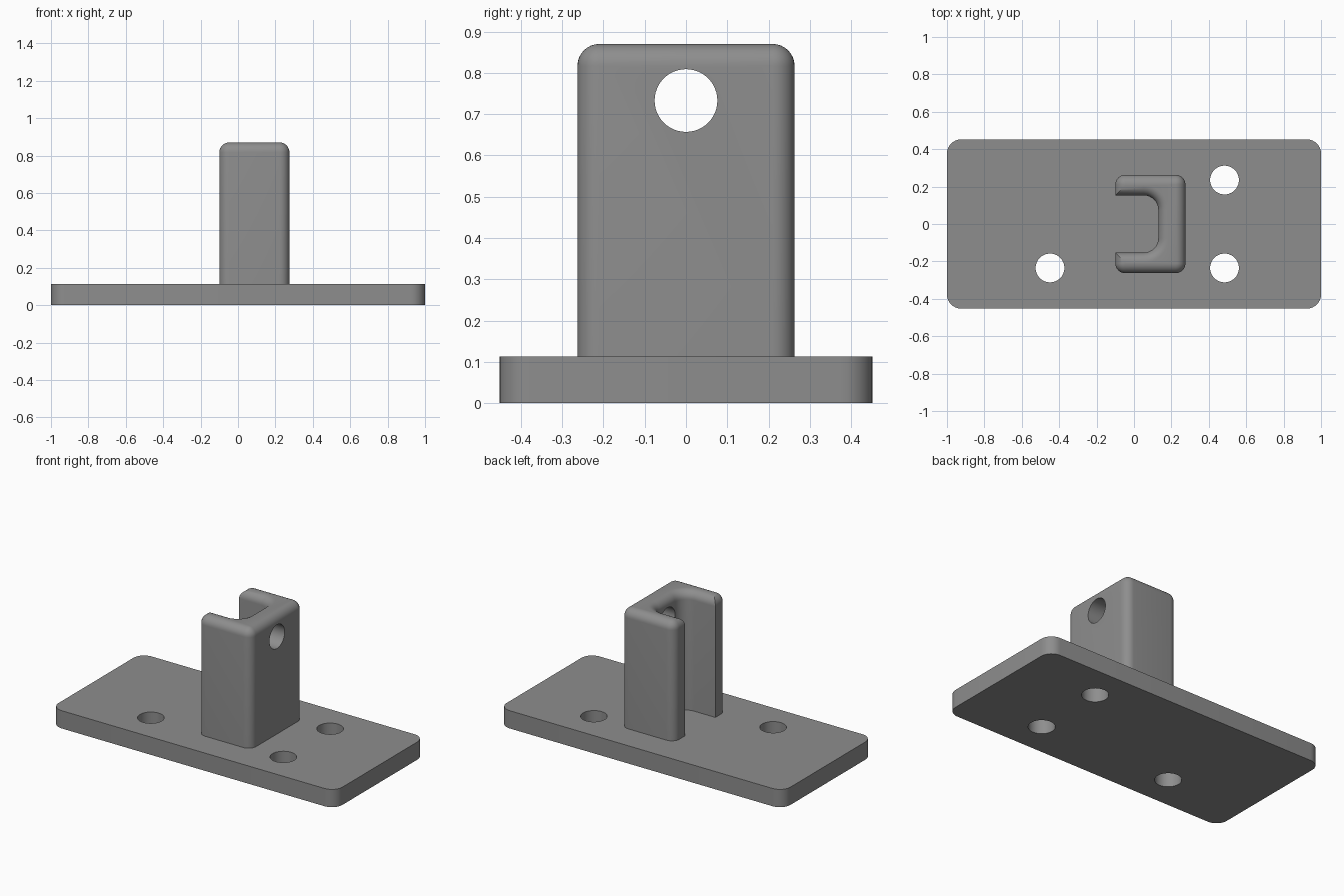
import bpy, bmesh, math
from mathutils import Matrix

if "Cube" in bpy.data.objects:
    bpy.data.objects.remove(bpy.data.objects["Cube"])

PLATE_TOP = 0.113
POST_TOP = 0.87
FILLET = 0.053

grey = bpy.data.materials.new("plain grey")
grey.diffuse_color = (0.27, 0.27, 0.27, 1)
grey.use_nodes = True
grey.node_tree.nodes["Principled BSDF"].inputs["Base Color"].default_value = grey.diffuse_color


def arc(cx, cy, r, start, sweep, n=8):
    """Points of an arc, angles in degrees."""
    angles = [math.radians(start + sweep * i / n) for i in range(n + 1)]
    return [(cx + r * math.cos(a), cy + r * math.sin(a)) for a in angles]


def rounded_rect(x0, x1, y0, y1, r, n=8):
    """Counter-clockwise rounded rectangle, starting at the lower left corner."""
    return (arc(x0 + r, y0 + r, r, 180, 90, n) + arc(x1 - r, y0 + r, r, 270, 90, n)
            + arc(x1 - r, y1 - r, r, 0, 90, n) + arc(x0 + r, y1 - r, r, 90, 90, n))


def channel(d):
    """U-shaped outline of the post, inset by d."""
    left, wall, half = -0.10 + d, 0.13 + d, 0.153 + d
    r = 0.078 + d
    outer = rounded_rect(left, 0.275 - d, -0.263 + d, 0.263 - d, FILLET - d)
    upper = [(left, half)] + arc(wall - r, half - r, r, 90, -90)
    lower = arc(wall - r, r - half, r, 0, -90) + [(left, -half)]
    return outer + upper + lower


def loft(name, layers):
    """Solid through stacked outlines given as (outline, z)."""
    bm = bmesh.new()
    rings = [[bm.verts.new((x, y, z)) for x, y in pts] for pts, z in layers]
    n = len(rings[0])
    for a, b in zip(rings, rings[1:]):
        for i in range(n):
            j = (i + 1) % n
            bm.faces.new((a[i], a[j], b[j], b[i]))
    bm.faces.new(rings[0][::-1])
    bm.faces.new(rings[-1])
    bmesh.ops.remove_doubles(bm, verts=bm.verts, dist=1e-5)
    bmesh.ops.recalc_face_normals(bm, faces=bm.faces)
    mesh = bpy.data.meshes.new(name)
    bm.to_mesh(mesh)
    bm.free()
    mesh.materials.append(grey)
    obj = bpy.data.objects.new(name, mesh)
    bpy.context.collection.objects.link(obj)
    return obj


def drill(obj, centre, radius, depth, axis="Z"):
    """Cut a round hole through obj."""
    bm = bmesh.new()
    turn = Matrix.Rotation(math.pi / 2, 4, "Y") if axis == "X" else Matrix()
    bmesh.ops.create_cone(bm, cap_ends=True, segments=48, radius1=radius, radius2=radius,
                          depth=depth, matrix=Matrix.Translation(centre) @ turn)
    mesh = bpy.data.meshes.new("hole_cutter")
    bm.to_mesh(mesh)
    bm.free()
    mesh.materials.append(grey)
    cutter = bpy.data.objects.new("hole_cutter", mesh)
    cutter.hide_render = True
    bpy.context.collection.objects.link(cutter)
    mod = obj.modifiers.new("hole", "BOOLEAN")
    mod.operation, mod.solver, mod.object = "DIFFERENCE", "EXACT", cutter
    bpy.context.view_layer.objects.active = obj
    bpy.ops.object.modifier_apply(modifier=mod.name)
    bpy.data.objects.remove(cutter)


# Base plate with three screw holes
outline = rounded_rect(-1, 1, -0.452, 0.452, 0.075)
plate = loft("base_plate", [(outline, 0), (outline, PLATE_TOP)])
for x, y in ((0.484, 0.235), (0.484, -0.235), (-0.449, -0.235)):
    drill(plate, (x, y, PLATE_TOP / 2), 0.077, 0.4)

# Channel post, its top edge rounded by shrinking the outline along a quarter circle
layers = [(channel(0), PLATE_TOP)]
for i in range(9):
    a = math.pi / 2 * i / 8
    layers.append((channel(FILLET * (1 - math.cos(a))),
                   POST_TOP - FILLET * (1 - math.sin(a))))
post = loft("channel_post", layers)

# Pin hole through the back wall of the channel
drill(post, (0.2, 0, 0.733), 0.076, 0.4, "X")

# Smooth the rounded edges, keep the others sharp
for obj in (plate, post):
    bpy.ops.object.select_all(action="DESELECT")
    obj.select_set(True)
    bpy.context.view_layer.objects.active = obj
    bpy.ops.object.shade_smooth_by_angle(angle=math.radians(30))
